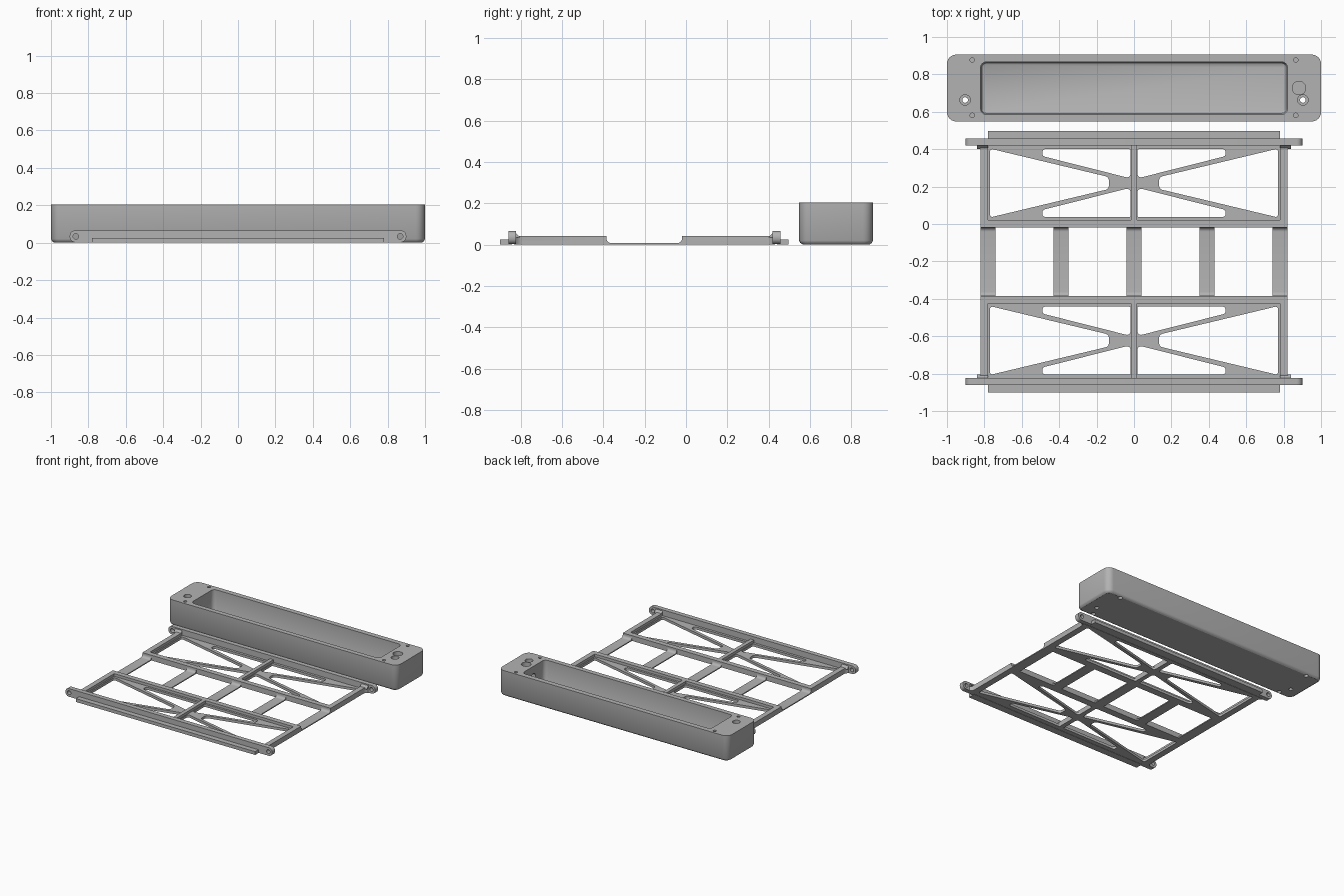
import bpy, bmesh, math
from mathutils import Matrix, Vector

if "Cube" in bpy.data.objects:
    bpy.data.objects.remove(bpy.data.objects["Cube"])

grey = bpy.data.materials.new("mid grey")
grey.diffuse_color = (0.45, 0.45, 0.45, 1)
grey.use_nodes = True
grey.node_tree.nodes["Principled BSDF"].inputs["Base Color"].default_value = grey.diffuse_color
MID = -0.202          # mirror line between the two truss panels


def rounded(pts, r, n=6):
    """Round the corners of a 2D polygon; r is one radius or one per corner."""
    out = []
    rs = r if isinstance(r, (list, tuple)) else [r] * len(pts)
    for i, p in enumerate(pts):
        p = Vector(p)
        a = (Vector(pts[i - 1]) - p).normalized()
        b = (Vector(pts[(i + 1) % len(pts)]) - p).normalized()
        if rs[i] == 0:
            out.append(p)
            continue
        half = a.angle(b) / 2
        c = p + (a + b).normalized() * rs[i] / math.sin(half)
        t = rs[i] / math.tan(half)
        u, v = p + a * t - c, p + b * t - c
        sweep = u.angle(v)
        sgn = 1 if u.x * v.y - u.y * v.x > 0 else -1
        for k in range(n + 1):
            ang = sgn * sweep * k / n
            out.append(c + Matrix.Rotation(ang, 2) @ u)
    return out


def rect(x0, x1, y0, y1):
    return [(x0, y0), (x1, y0), (x1, y1), (x0, y1)]


def circle(x, y, r, n=24):
    return [(x + r * math.cos(2 * math.pi * k / n), y + r * math.sin(2 * math.pi * k / n)) for k in range(n)]


def finish(ob):
    ob.data.materials.clear()
    ob.data.materials.append(grey)
    bpy.ops.object.select_all(action='DESELECT')
    ob.select_set(True)
    bpy.context.view_layer.objects.active = ob
    bpy.ops.object.shade_smooth_by_angle(angle=math.radians(30))
    return ob


def plate(name, loops, lo, hi, axis='z'):
    """Extrude an outline (first loop) with holes (other loops) along an axis."""
    cu = bpy.data.curves.new(name, 'CURVE')
    cu.dimensions, cu.fill_mode, cu.extrude = '2D', 'BOTH', (hi - lo) / 2
    for loop in loops:
        sp = cu.splines.new('POLY')
        sp.points.add(len(loop) - 1)
        for q, p in zip(sp.points, loop):
            q.co = (p[0], p[1], 0, 1)
        sp.use_cyclic_u = True
    ob = bpy.data.objects.new(name, cu)
    bpy.context.collection.objects.link(ob)
    m = (lo + hi) / 2
    place = {'z': Matrix.Translation((0, 0, m)),
             'y': Matrix(((1, 0, 0, 0), (0, 0, -1, m), (0, 1, 0, 0), (0, 0, 0, 1))),
             'x': Matrix(((0, 0, 1, m), (1, 0, 0, 0), (0, 1, 0, 0), (0, 0, 0, 1)))}
    bpy.ops.object.select_all(action='DESELECT')
    ob.select_set(True)
    bpy.context.view_layer.objects.active = ob
    bpy.ops.object.convert(target='MESH')
    ob = bpy.context.view_layer.objects.active
    ob.data.transform(place[axis])
    bm = bmesh.new()
    bm.from_mesh(ob.data)
    bmesh.ops.remove_doubles(bm, verts=bm.verts, dist=1e-5)
    bmesh.ops.recalc_face_normals(bm, faces=bm.faces)
    bm.to_mesh(ob.data)
    bm.free()
    return finish(ob)


def loft(name, layers):
    """Solid through a stack of equal-length loops, given as (loop, z)."""
    bm = bmesh.new()
    rings = [[bm.verts.new((p[0], p[1], z)) for p in loop] for loop, z in layers]
    for a, b in zip(rings, rings[1:]):
        for i in range(len(a)):
            j = (i + 1) % len(a)
            bm.faces.new((a[i], a[j], b[j], b[i]))
    bm.faces.new(rings[0])
    bm.faces.new(rings[-1])
    bmesh.ops.recalc_face_normals(bm, faces=bm.faces)
    me = bpy.data.meshes.new(name)
    bm.to_mesh(me)
    bm.free()
    ob = bpy.data.objects.new(name, me)
    bpy.context.collection.objects.link(ob)
    return ob


def cut(ob, cutter):
    mod = ob.modifiers.new("cut", 'BOOLEAN')
    mod.operation, mod.solver, mod.object = 'DIFFERENCE', 'EXACT', cutter
    bpy.context.view_layer.objects.active = ob
    bpy.ops.object.modifier_apply(modifier=mod.name)
    bpy.data.objects.remove(cutter)


def hole(ob, x, y, r, z0, z1):
    c = circle(x, y, r)
    cut(ob, loft("hole_cutter", [(c, z0), (c, z1)]))


# Tray: rounded block with chamfered foot
def tray_loop(d, r):
    return rounded(rect(-1 + d, 1 - d, 0.548 + d, 0.906 - d), r)


tray = loft("tray", [(tray_loop(0.018, 0.032), 0), (tray_loop(0.006, 0.044), 0.008),
                     (tray_loop(0, 0.05), 0.02), (tray_loop(0, 0.05), 0.203)])


# Tray pocket with a filleted floor
def pocket_loop(d):
    return rounded(rect(-0.82 + d, 0.82 - d, 0.586 + d, 0.866 - d), 0.03 - d)


cut(tray, loft("pocket_cutter", [(pocket_loop(0.018), 0.025), (pocket_loop(0.006), 0.031),
                                 (pocket_loop(0), 0.045), (pocket_loop(0), 0.3)]))
# Cable socket with a side passage to the pocket
hole(tray, 0.882, 0.727, 0.036, 0.08, 0.3)
passage = loft("passage_cutter", [(circle(0, 0, 0.026), 0.79), (circle(0, 0, 0.026), 0.88)])
passage.data.transform(Matrix(((0, 0, 1, 0), (1, 0, 0, 0.727), (0, 1, 0, 0.12), (0, 0, 0, 1))))
cut(tray, passage)
# Screw holes at both ends
for s in (-1, 1):
    hole(tray, s * 0.903, 0.663, 0.015, -0.1, 0.3)
    hole(tray, s * 0.903, 0.663, 0.028, 0.15, 0.3)
    for y in (0.877, 0.581):
        hole(tray, s * 0.865, y, 0.012, 0.12, 0.3)
        hole(tray, s * 0.865, y, 0.016, -0.1, 0.04)
finish(tray)

# Two mirrored truss panels
CY = 0.219
for side, flip in (("back", False), ("front", True)):
    def fy(y):
        return 2 * MID - y if flip else y

    def fl(loop):
        return [(p[0], fy(p[1])) for p in loop]

    def span(a, b):
        return sorted((fy(a), fy(b)))

    # Thin web with side and slim triangular windows
    loops = [rect(-0.82, 0.82, -0.019, 0.43)]
    for sx in (-1, 1):
        loops.append(rounded([(sx * 0.77, CY + 0.184), (sx * 0.77, CY - 0.184), (sx * 0.134, CY - 0.032),
                              (sx * 0.134, CY + 0.032)], [0.012, 0.012, 0.024, 0.024]))
        for sy in (-1, 1):
            loops.append(rounded([(sx * 0.018, CY + sy * 0.182), (sx * 0.49, CY + sy * 0.182),
                                  (sx * 0.49, CY + sy * 0.144), (sx * 0.09, CY + sy * 0.043),
                                  (sx * 0.018, CY + sy * 0.025)],
                                 [0.01, 0.018, 0.017, 0, 0.02]))
    plate(side + "_web", [fl(l) for l in loops], 0, 0.02)

    # Raised rails
    plate(side + "_inner_rail", [fl(rect(-0.82, 0.82, -0.019, 0.021))], 0, 0.041)
    plate(side + "_centre_rail", [fl(rect(-0.015, 0.015, 0.0, 0.43))], 0, 0.041)
    for sx, tag in ((-1, "left"), (1, "right")):
        rail = [(0.78, 0.0), (0.82, 0.0), (0.82, 0.395), (0.826, 0.41), (0.845, 0.425), (0.78, 0.425)]
        plate(f"{side}_{tag}_rail", [fl([(sx * x, y) for x, y in rail])], 0, 0.041)
        xs = sorted((sx * 0.78, sx * 0.84))
        ramp = [(0.40, 0.035), (0.425, 0.035), (0.425, 0.062)]
        plate(f"{side}_{tag}_ramp", [[(fy(y), z) for y, z in ramp]], *xs, axis='x')

    # End bar with rounded, drilled ends, and its outer lip
    bar = rounded(rect(-0.9, 0.9, 0.002, 0.066), 0.03)
    plate(side + "_end_bar", [bar, circle(-0.867, 0.034, 0.015), circle(0.867, 0.034, 0.015)],
          *span(0.42, 0.457), axis='y')
    plate(side + "_lip", [fl(rect(-0.78, 0.78, 0.44, 0.497))], 0, 0.026)

# Thin connecting straps with filleted ends
strap = [(-0.39, 0), (-0.014, 0), (-0.014, 0.041), (-0.019, 0.041)]
R = 0.022
fillet = [(-0.019 - R + R * math.cos(a), 0.008 + R - R * math.sin(a))
          for a in (math.radians(15 * k) for k in range(7))]
strap += fillet + [(2 * MID - y, z) for y, z in reversed(fillet)] + [(-0.385, 0.041), (-0.39, 0.041)]
for i, x in enumerate((-0.78, -0.39, 0, 0.39, 0.78)):
    plate(f"strap_{i + 1}", [strap], x - 0.04, x + 0.04, axis='x')
